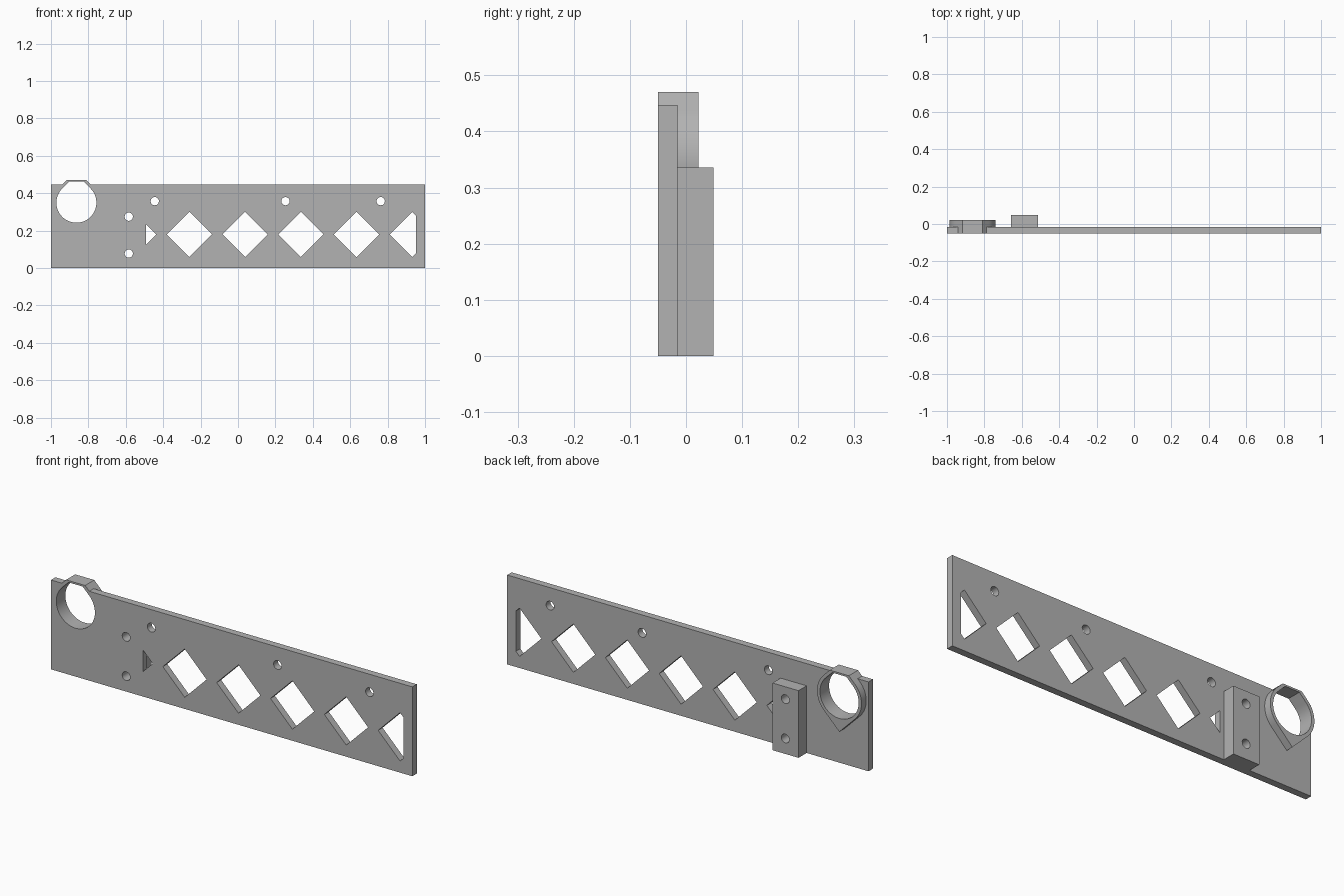
import bpy, bmesh
from math import sin, cos, radians, sqrt

cube = bpy.data.objects.get("Cube")
if cube:
    bpy.data.objects.remove(cube, do_unlink=True)

grey = bpy.data.materials.new("grey plastic")
grey.use_nodes = True
grey.diffuse_color = (0.45, 0.45, 0.45, 1)
grey.node_tree.nodes["Principled BSDF"].inputs["Base Color"].default_value = (0.45, 0.45, 0.45, 1)

FRONT, BACK = -0.05, -0.015      # plate faces
HEIGHT = 0.447


def prism(name, profile, y0, y1):
    """Extrude an x-z outline from y0 to y1."""
    bm = bmesh.new()
    face = bm.faces.new([bm.verts.new((x, y0, z)) for x, z in profile])
    ext = bmesh.ops.extrude_face_region(bm, geom=[face])["geom"]
    moved = [v for v in ext if isinstance(v, bmesh.types.BMVert)]
    bmesh.ops.translate(bm, verts=moved, vec=(0, y1 - y0, 0))
    bmesh.ops.recalc_face_normals(bm, faces=bm.faces)
    mesh = bpy.data.meshes.new(name)
    bm.to_mesh(mesh)
    bm.free()
    mesh.materials.append(grey)
    obj = bpy.data.objects.new(name, mesh)
    bpy.context.collection.objects.link(obj)
    return obj


def rect(x0, x1, z0, z1):
    return [(x0, z0), (x1, z0), (x1, z1), (x0, z1)]


def arc(cx, cz, r, a0, a1, n):
    steps = [radians(a0 + (a1 - a0) * i / n) for i in range(n + 1)]
    return [(cx + r * cos(a), cz + r * sin(a)) for a in steps]


def combine(target, tool, operation):
    """Boolean the tool into the target, then discard the tool."""
    mod = target.modifiers.new("boolean", 'BOOLEAN')
    mod.operation, mod.solver, mod.object = operation, 'EXACT', tool
    bpy.context.view_layer.objects.active = target
    bpy.ops.object.modifier_apply(modifier=mod.name)
    bpy.data.objects.remove(tool, do_unlink=True)


def cut(target, profile):
    tool = prism("cutter", profile, -0.2, 0.2)
    tool.hide_render = True
    combine(target, tool, 'DIFFERENCE')


# Flat plate
plate = prism("slotted_plate", rect(-1, 1, 0, HEIGHT), FRONT, BACK)

# Collar: round sides, flat truncated top, 45 degree point underneath
cx, cz = -0.864, 0.349
R, top = 0.123, 0.121
flat = R * sqrt(2) - top
collar = (arc(cx, cz, R, -45, 45, 20) + [(cx + flat, cz + top), (cx - flat, cz + top)]
          + arc(cx, cz, R, 135, 225, 20) + [(cx, cz - R * sqrt(2))])
combine(plate, prism("collar", collar, FRONT, 0.022), 'UNION')

# Mounting block on the back
combine(plate, prism("mounting_block", rect(-0.657, -0.513, 0, 0.336), BACK - 0.01, 0.049), 'UNION')

# Collar bore with a truncated teardrop top
r, bore_top = 0.107, 0.112
flat = r * sqrt(2) - bore_top
cut(plate, arc(cx, cz, r, 135, 405, 60) + [(cx + flat, cz + bore_top), (cx - flat, cz + bore_top)])

# Screw holes
for x, z in [(-0.584, 0.274), (-0.584, 0.077), (-0.445, 0.357), (0.254, 0.357), (0.763, 0.357)]:
    cut(plate, arc(x, z, 0.022, 0, 345, 23))

# Row of diamond windows, the end ones clipped by the margins
dz, h, pitch = 0.179, 0.121, 0.298
for i in range(4):
    x = -0.26 + i * pitch
    cut(plate, [(x - h, dz), (x, dz - h), (x + h, dz), (x, dz + h)])
x, edge = -0.26 - pitch, -0.492
k = x + h - edge
cut(plate, [(edge, dz - k), (x + h, dz), (edge, dz + k)])
x, edge = -0.26 + 4 * pitch, 0.952
k = x + h - edge
cut(plate, [(x - h, dz), (x, dz - h), (edge, dz - k), (edge, dz + k), (x, dz + h)])

# Smooth round walls, sharp edges
bpy.ops.object.select_all(action='DESELECT')
plate.select_set(True)
bpy.context.view_layer.objects.active = plate
bpy.ops.object.shade_smooth_by_angle(angle=radians(25))
